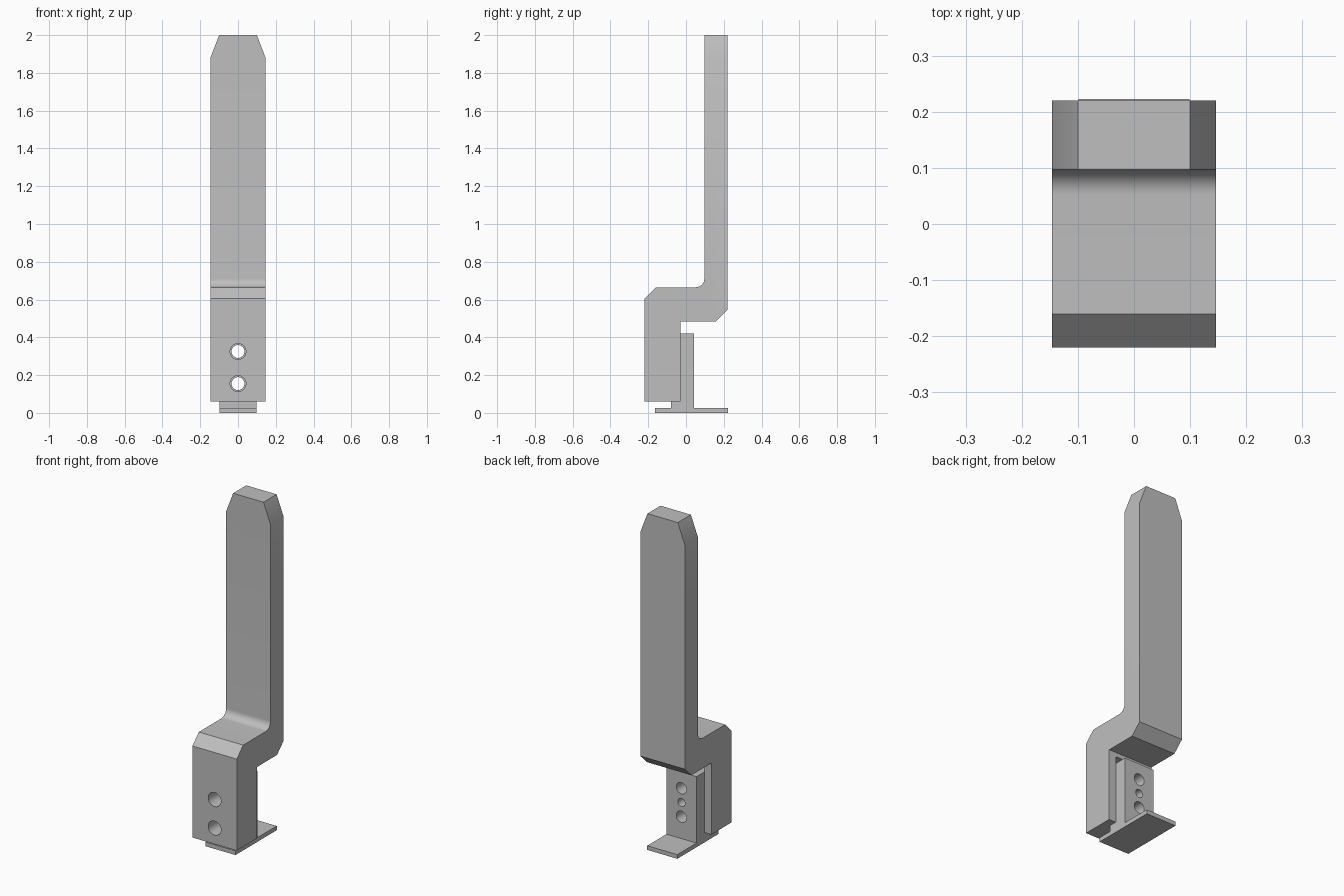
import bpy, bmesh, math
from mathutils import Matrix

cube = bpy.data.objects.get("Cube")
if cube:
    bpy.data.objects.remove(cube)

# Single plain grey
grey = bpy.data.materials.new("plain_grey")
grey.use_nodes = True
colour = (0.52, 0.52, 0.52, 1)
grey.diffuse_color = colour
grey.node_tree.nodes["Principled BSDF"].inputs["Base Color"].default_value = colour


def finish(name, bm):
    bmesh.ops.recalc_face_normals(bm, faces=bm.faces)
    mesh = bpy.data.meshes.new(name)
    bm.to_mesh(mesh)
    bm.free()
    mesh.materials.append(grey)
    obj = bpy.data.objects.new(name, mesh)
    bpy.context.collection.objects.link(obj)
    return obj


def extrude_side(name, profile, half_width):
    """Extrude a (y, z) side profile across x."""
    bm = bmesh.new()
    face = bm.faces.new([bm.verts.new((-half_width, y, z)) for y, z in profile])
    new = bmesh.ops.extrude_face_region(bm, geom=[face])["geom"]
    verts = [v for v in new if isinstance(v, bmesh.types.BMVert)]
    bmesh.ops.translate(bm, verts=verts, vec=(half_width * 2, 0, 0))
    return finish(name, bm)


def cut(target, cutter):
    cutter.hide_render = True
    mod = target.modifiers.new("cut", "BOOLEAN")
    mod.operation = "DIFFERENCE"
    mod.solver = "EXACT"
    mod.object = cutter
    bpy.context.view_layer.objects.active = target
    bpy.ops.object.modifier_apply(modifier=mod.name)
    bpy.data.objects.remove(cutter)


def drill(target, z, radius):
    """Drill a round hole along y."""
    bm = bmesh.new()
    bmesh.ops.create_cone(bm, cap_ends=True, segments=40, radius1=radius, radius2=radius,
                          depth=1, matrix=Matrix.Translation((0, 0, z)) @ Matrix.Rotation(math.pi / 2, 4, "X"))
    cut(target, finish("drill", bm))


def smooth(obj):
    bpy.ops.object.select_all(action="DESELECT")
    obj.select_set(True)
    bpy.context.view_layer.objects.active = obj
    bpy.ops.object.shade_smooth_by_angle(angle=math.radians(25))


HALF, INNER = 0.146, 0.1
FRONT, BACK, STEM, SLOT, SEAT = -0.22, 0.22, 0.097, -0.08, -0.03

# Cranked arm with a rounded inner corner
radius, shelf = 0.045, 0.665
fillet = [(STEM - radius + radius * math.sin(a), shelf + radius - radius * math.cos(a))
          for a in (math.pi / 2 * i / 10 for i in range(11))]
arm = extrude_side("cranked_arm", [(FRONT, 0.06), (FRONT, 0.605), (-0.16, shelf)] + fillet + [
    (STEM, 2), (BACK, 2), (BACK, 0.545), (0.158, 0.485), (SEAT, 0.485), (SEAT, 0.06)], HALF)

# Tapered tip
for v in arm.data.vertices:
    if v.co.z > 1.99:
        v.co.x = math.copysign(INNER, v.co.x)
bm = bmesh.new()
bm.from_mesh(arm.data)
bmesh.ops.bisect_plane(bm, geom=bm.verts[:] + bm.edges[:] + bm.faces[:],
                       plane_co=(0, 0, 1.88), plane_no=(0, 0, 1))
for v in bm.verts:
    if 1.8 < v.co.z < 1.9:
        v.co.x = math.copysign(HALF, v.co.x)
bm.to_mesh(arm.data)
bm.free()

# Slot in the back of the arm for the bracket, and bolt holes
cut(arm, extrude_side("slot", [(SLOT, 0), (SEAT + 0.02, 0), (SEAT + 0.02, 0.46), (SLOT, 0.46)], INNER))
for z in (0.155, 0.325):
    drill(arm, z, 0.042)
smooth(arm)

# Upright on a flat foot, with two bolt holes and a pin hole
bracket = extrude_side("foot_bracket", [
    (-0.165, 0), (0.223, 0), (0.223, 0.025), (0.043, 0.025), (0.043, 0.42),
    (SLOT + 0.001, 0.42), (SLOT + 0.001, 0.025), (-0.165, 0.025)], INNER - 0.001)
for z, r in ((0.155, 0.034), (0.24, 0.024), (0.325, 0.034)):
    drill(bracket, z, r)
smooth(bracket)
